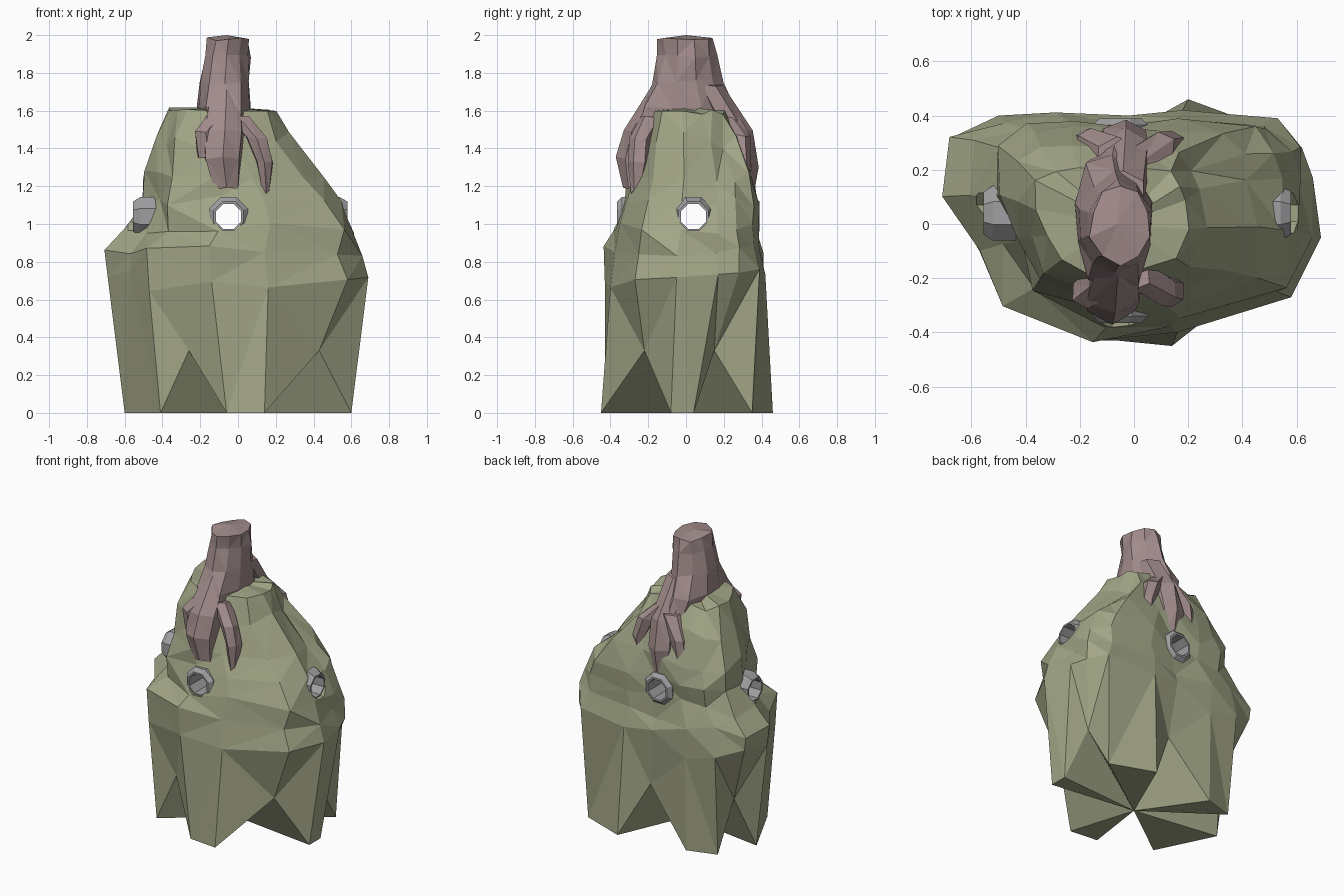
import bpy, bmesh, math, random

if "Cube" in bpy.data.objects:
    bpy.data.objects.remove(bpy.data.objects["Cube"])

random.seed(5)


def material(name, rgb):
    m = bpy.data.materials.new(name)
    m.diffuse_color = (*rgb, 1)
    m.use_nodes = True
    m.node_tree.nodes["Principled BSDF"].inputs["Base Color"].default_value = m.diffuse_color
    return m


moss = material("moss_green", (0.36, 0.38, 0.24))
bark = material("dusty_bark", (0.36, 0.26, 0.26))
steel = material("dull_grey", (0.35, 0.35, 0.36))


def loft(name, rings, mat=None, bottom=None, top=None):
    """Skin equal-length rings of points; optional centre points for the caps."""
    bm = bmesh.new()
    vr = [[bm.verts.new(p) for p in r] for r in rings]
    n = len(vr[0])
    for a, b in zip(vr, vr[1:]):
        for i in range(n):
            j = (i + 1) % n
            bm.faces.new((a[i], a[j], b[j], b[i]))
    for ring, tip in ((vr[0], bottom), (vr[-1], top)):
        if tip:
            c = bm.verts.new(tip)
            for i in range(n):
                bm.faces.new((ring[i], ring[(i + 1) % n], c))
        else:
            bm.faces.new(ring)
    bmesh.ops.triangulate(bm, faces=bm.faces[:])
    bmesh.ops.recalc_face_normals(bm, faces=bm.faces[:])
    me = bpy.data.meshes.new(name)
    bm.to_mesh(me)
    bm.free()
    ob = bpy.data.objects.new(name, me)
    bpy.context.collection.objects.link(ob)
    if mat:
        me.materials.append(mat)
    return ob


def limb(name, sections, sides, jitter=0.02, top=None):
    """Gnarled bark limb: horizontal sections of (x, y, z, rx, ry)."""
    rings = []
    for x, y, z, rx, ry in sections:
        ring = []
        for i in range(sides):
            a = math.tau * (i + 0.5) / sides
            k = 1 + random.uniform(-0.12, 0.12)
            ring.append((x + rx * k * math.cos(a), y + ry * k * math.sin(a),
                         z + random.uniform(-jitter, 0)))
        rings.append(ring)
    return loft(name, rings, bark, top=top)


def rod(name, axis, stations, offset, sides=8):
    """Octagonal rod along x or y at z = 1.04, through (position, radius) stations."""
    rings = []
    for t, r in stations:
        ring = []
        for i in range(sides):
            a = math.tau * (i + 0.5) / sides
            u, z = offset + r * math.cos(a), 1.04 + r * math.sin(a)
            ring.append((t, u, z) if axis == "x" else (u, t, z))
        rings.append(ring)
    return loft(name, rings, steel)


def boolean(ob, other, op):
    m = ob.modifiers.new(op.lower(), "BOOLEAN")
    m.operation, m.object, m.solver = op, other, "EXACT"
    bpy.context.view_layer.objects.active = ob
    bpy.ops.object.modifier_apply(modifier=m.name)


# body: clawed foot ring (every third point is a raised notch), then shrinking rings
foot = [(.60, -.08, 0), (.60, .04, 0), (.50, .15, .33), (.50, .35, 0), (.20, .46, 0),
        (.02, .36, .36), (-.28, .40, 0), (-.48, .34, 0), (-.52, .22, .35), (-.60, .09, 0),
        (-.41, -.30, 0), (-.26, -.30, .33), (-.06, -.43, 0), (.14, -.45, 0), (.43, -.22, .33)]
waist = [(.69, -.05), (.66, .17), (.62, .28), (.53, .39), (.18, .42), (-.02, .40), (-.28, .41),
         (-.50, .40), (-.67, .32), (-.69, .10), (-.57, -.10), (-.47, -.30), (-.14, -.43),
         (.16, -.40), (.58, -.27)]
rings = [foot, [(x, y, .70 + random.uniform(-.07, .07)) for x, y in waist]]
bounds = [(.86, -.69, .67, -.42, .42, .03), (.98, -.60, .65, -.37, .40, .03),
          (1.12, -.54, .57, -.345, .385, .03), (1.25, -.51, .45, -.31, .37, .03),
          (1.44, -.44, .26, -.26, .30, .05), (1.59, -.37, .20, -.20, .21, .03)]
for z, x0, x1, y0, y1, dz in bounds:
    ring = []
    for x, y in waist:
        k = random.uniform(.92, 1.03)
        ring.append(((x0 + x1) / 2 + x / .69 * (x1 - x0) / 2 * k,
                     (y0 + y1) / 2 + y / .425 * (y1 - y0) / 2 * k,
                     z + random.uniform(-dz, dz)))
    rings.append(ring)
body = loft("body", rings, moss, bottom=(0, 0, 0), top=(-.05, 0, 1.62))

# crossing grey pipes with see-through bores
pipes = rod("pipes", "y", [(-.365, .085), (-.34, .11), (.365, .11), (.39, .085)], -.05)
cross = rod("cross_pipe", "x", [(-.555, .085), (-.52, .11), (.54, .11), (.58, .085)], .04)
boolean(pipes, cross, "UNION")
bpy.data.objects.remove(cross)
for axis, off in (("y", -.05), ("x", .04)):
    # the body opening is slightly wider than the bore so the grey lining shows
    for target, radius in ((body, .08), (pipes, .072)):
        bore = rod("bore_cutter", axis, [(-1, radius), (1, radius)], off)
        bore.hide_render = True
        boolean(target, bore, "DIFFERENCE")
        bpy.data.objects.remove(bore)

# stalk straddling the body front to back
limb("stalk", [(-.06, .02, 1.40, .10, .27), (-.07, .02, 1.52, .13, .29), (-.08, 0, 1.63, .15, .25),
               (-.07, 0, 1.76, .14, .18), (-.06, 0, 1.90, .125, .15), (-.05, 0, 1.99, .11, .145)],
     10, top=(-.06, 0, 2.0))

# roots gripping the front and back
roots = {
    "front_root": [(-.06, -.28, 1.20, .07, .05), (-.08, -.28, 1.36, .11, .09),
                   (-.07, -.24, 1.50, .11, .10), (-.06, -.12, 1.72, .09, .08)],
    "front_left_root": [(-.16, -.25, 1.36, .06, .06), (-.17, -.25, 1.50, .06, .06),
                        (-.10, -.20, 1.58, .08, .07)],
    "front_right_root": [(.15, -.26, 1.18, .02, .03), (.14, -.25, 1.34, .05, .06),
                         (.10, -.24, 1.46, .06, .06), (.0, -.18, 1.58, .06, .07)],
    "back_root": [(-.03, .32, 1.16, .06, .04), (-.03, .31, 1.32, .09, .075),
                  (-.03, .26, 1.50, .09, .09), (-.04, .12, 1.74, .09, .08)],
    "back_right_root": [(.14, .28, 1.17, .03, .04), (.14, .29, 1.34, .05, .06),
                        (.09, .28, 1.48, .06, .06), (-.02, .20, 1.60, .06, .07)],
    "back_left_root": [(-.18, .31, 1.28, .04, .04), (-.16, .30, 1.40, .06, .06),
                       (-.06, .25, 1.54, .08, .07)],
}
for name, sections in roots.items():
    limb(name, sections, 6)
